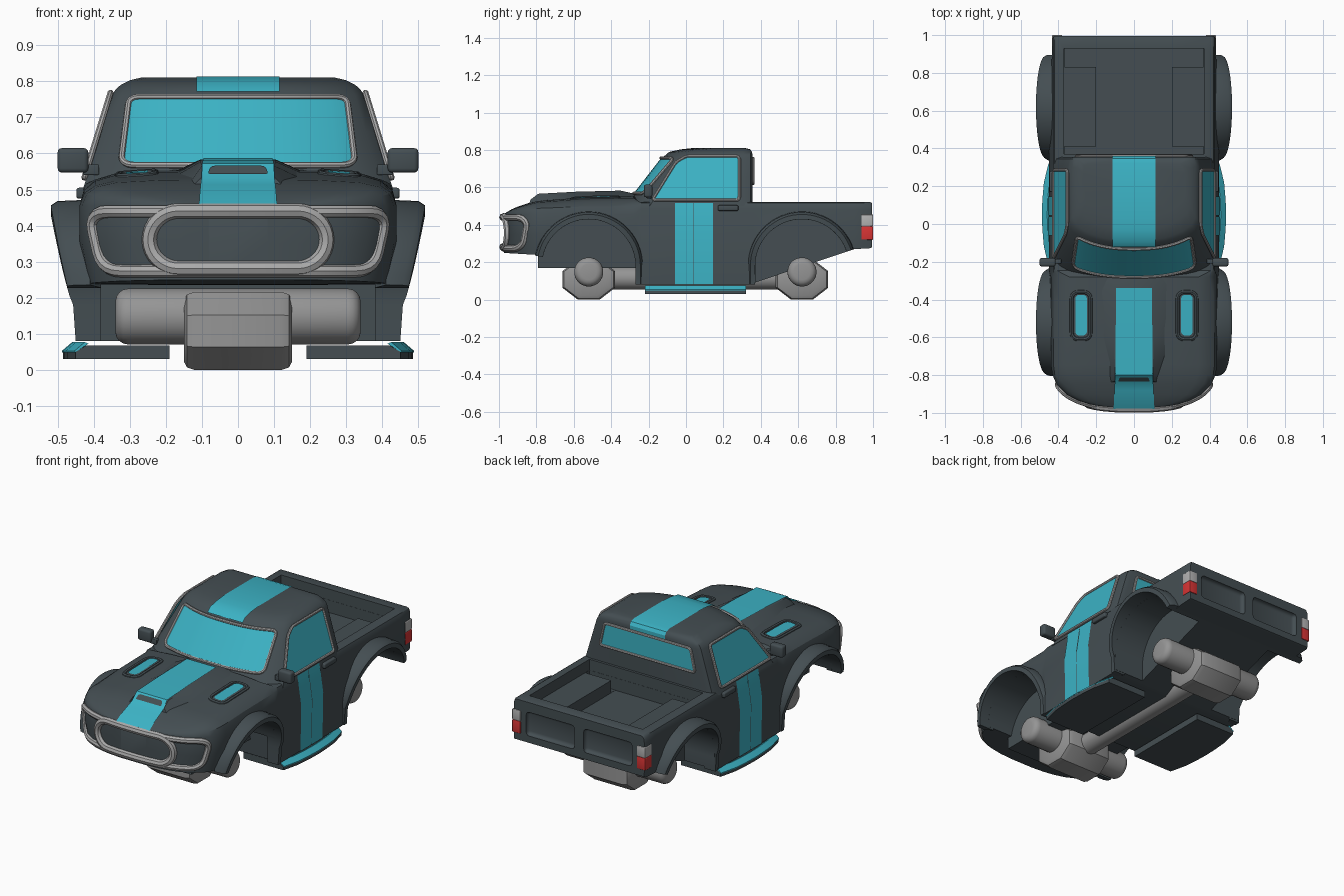
import bpy, bmesh, math
from mathutils import Vector, Matrix

if "Cube" in bpy.data.objects:
    bpy.data.objects.remove(bpy.data.objects["Cube"])


def material(name, rgb):
    m = bpy.data.materials.new(name)
    m.diffuse_color = (*rgb, 1)
    m.use_nodes = True
    m.node_tree.nodes["Principled BSDF"].inputs["Base Color"].default_value = m.diffuse_color
    return m


DARK = material("charcoal paint", (0.058, 0.076, 0.085))
TEAL = material("turquoise", (0.045, 0.45, 0.56))
GREY = material("grey metal", (0.30, 0.30, 0.30))
TRIM = material("light grey trim", (0.40, 0.40, 0.40))
RED = material("red lamp", (0.68, 0.035, 0.035))
PALE = material("pale lamp", (0.45, 0.45, 0.45))


def smooth(ob):
    bpy.ops.object.select_all(action='DESELECT')
    ob.select_set(True)
    bpy.context.view_layer.objects.active = ob
    bpy.ops.object.shade_smooth_by_angle(angle=math.radians(32))


def finish(name, bm, mat, mirror=False, bevel=0):
    if bevel:
        bmesh.ops.bevel(bm, geom=bm.edges[:], offset=bevel, segments=3, profile=0.5, affect='EDGES')
    bmesh.ops.recalc_face_normals(bm, faces=bm.faces[:])
    me = bpy.data.meshes.new(name)
    bm.to_mesh(me)
    bm.free()
    me.materials.append(mat)
    ob = bpy.data.objects.new(name, me)
    bpy.context.collection.objects.link(ob)
    smooth(ob)
    if mirror:
        ob.modifiers.new("mirror", 'MIRROR')
    return ob


def loft(name, sections, mat, ring=True, mirror=False):
    bm = bmesh.new()
    rows = [[bm.verts.new(p) for p in s] for s in sections]
    n = len(rows[0])
    for a, b in zip(rows, rows[1:]):
        for i in range(n if ring else n - 1):
            j = (i + 1) % n
            bm.faces.new((a[i], a[j], b[j], b[i]))
    if ring:
        bm.faces.new(rows[0])
        bm.faces.new(rows[-1])
    return finish(name, bm, mat, mirror)


def box(name, lo, hi, mat, bevel=0, mirror=False):
    bm = bmesh.new()
    bmesh.ops.create_cube(bm, size=1)
    for v in bm.verts:
        v.co = Vector((lo[i] + (hi[i] - lo[i]) * (v.co[i] + 0.5) for i in range(3)))
    return finish(name, bm, mat, mirror, bevel)


def cylinder(name, centre, r, length, axis, mat, sides=32, bevel=0, segs=4, squash=1):
    bm = bmesh.new()
    bmesh.ops.create_cone(bm, cap_ends=True, segments=sides, radius1=r, radius2=r, depth=length)
    bmesh.ops.rotate(bm, verts=bm.verts, matrix=Matrix.Rotation(math.pi / sides, 3, 'Z'))
    if bevel:
        rims = [e for f in bm.faces if len(f.verts) > 4 for e in f.edges]
        bmesh.ops.bevel(bm, geom=rims, offset=bevel, segments=segs, profile=0.5, affect='EDGES')
    bmesh.ops.rotate(bm, verts=bm.verts, matrix=Matrix.Rotation(math.pi / 2, 3, 'Y' if axis == 'X' else 'X'))
    for v in bm.verts:
        v.co.z *= squash
        v.co += Vector(centre)
    return finish(name, bm, mat)


def plate(name, pts, mat, mirror=False):
    bm = bmesh.new()
    bm.faces.new([bm.verts.new(p) for p in pts])
    return finish(name, bm, mat, mirror)


def tube(name, pts, r, mat, mirror=False):
    cu = bpy.data.curves.new(name, 'CURVE')
    cu.dimensions, cu.bevel_depth, cu.bevel_resolution = '3D', r, 2
    sp = cu.splines.new('POLY')
    sp.points.add(len(pts) - 1)
    sp.use_cyclic_u = True
    for p, q in zip(sp.points, pts):
        p.co = (*q, 1)
    ob = bpy.data.objects.new(name, cu)
    bpy.context.collection.objects.link(ob)
    bpy.ops.object.select_all(action='DESELECT')
    ob.select_set(True)
    bpy.context.view_layer.objects.active = ob
    bpy.ops.object.convert(target='MESH')
    ob = bpy.context.object
    ob.data.materials.clear()
    ob.data.materials.append(mat)
    smooth(ob)
    if mirror:
        ob.modifiers.new("mirror", 'MIRROR')


def rounded(poly, r, n=5, step=0.04):
    """2D polygon with rounded corners and subdivided edges."""
    P, out = [Vector(p) for p in poly], []
    for i, c in enumerate(P):
        nxt = P[(i + 1) % len(P)]
        a = c + (P[i - 1] - c).normalized() * r
        b = c + (nxt - c).normalized() * r
        out += [a * (1 - t) ** 2 + c * 2 * t * (1 - t) + b * t * t for t in (k / n for k in range(n + 1))]
        e = nxt + (c - nxt).normalized() * r
        m = int((e - b).length / step)
        out += [b.lerp(e, k / (m + 1)) for k in range(1, m + 1)]
    return out


def interp(x, t):
    for (a, p), (b, q) in zip(t, t[1:]):
        if x <= b:
            return p + (q - p) * max(0, (x - a) / (b - a))
    return t[-1][1]


# Body: lofted along y, then wheel pockets, bed and tailgate panels cut out
HOOD = [(-.975, .457), (-.93, .485), (-.88, .505), (-.8, .528), (-.55, .55), (-.28, .556)]
ROUND = [(1, 0), (.97, .45), (.9, .72), (.78, .88), (.5, .97), (0, 1)]
SQUARE = [(1, 0), (.995, .5), (.98, .85), (.955, 1), (.5, 1), (0, 1)]


def hood_z(x, y):
    return .455 + (interp(y, HOOD) - .455) * interp(abs(x) / .44, ROUND[::-1])


def section(y, w, wm, wb, sh, zt, zb, shape):
    half = [(wb, zb), (wm, .35)] + [(w * f, sh + (zt - sh) * g) for f, g in shape]
    return [(x, y, z) for x, z in half] + [(-x, y, z) for x, z in reversed(half[:-1])]


secs = []
for s in (.995, .97, .92, .84, .72, .5, .3, .1):
    y, w = -.72 - .255 * s, .44 * (1 - s ** 2.6) ** (1 / 2.6)
    secs.append(section(y, w, w, w * .95, .455, interp(y, HOOD), .25 - .015 * (1 - s), ROUND))
for y in (-.55, -.4, -.28):
    secs.append(section(y, .44, .445, .44, .455, interp(y, HOOD), .235, ROUND))
for y, zb in ((-.245, .235), (-.24, .08), (.335, .08), (.36, .088), (.72, .21), (.9, .27), (.985, .275), (.995, .28)):
    k = .005 if y > .99 else 0
    t = k + (.017 if y > .8 else 0)
    secs.append(section(y, .43 - k, .45 - t, .445 - t, .48, .522 - k, zb, SQUARE))
body = loft("truck_body", secs, DARK)

cutters = [box("cut", *c, DARK) for c in (
    ((-.37, .37, .458), (.37, .93, .7)), ((-.2, .371, .385), (.2, .929, .69)),
    ((-.369, .371, .386), (.369, .41, .68)), ((-.369, .83, .386), (.369, .929, .68)))]
cutters += [box("cut", (x, .972, .32), (x + .315, 1.1, .46), DARK, .02) for x in (.03, -.345)]
for y in (-.52, .62):
    for s in (-1, 1):
        cutters.append(cylinder("cut", (s * .45, y, .18), .25, .4, 'X', DARK, 48))
        cutters.append(box("cut", (s * .45 - .2, y - .249, -.1), (s * .45 + .2, y + .249, .18), DARK))
for c in cutters:
    bpy.context.view_layer.objects.active = body
    m = body.modifiers.new("cut", 'BOOLEAN')
    m.operation, m.object, m.solver = 'DIFFERENCE', c, 'EXACT'
    bpy.ops.object.modifier_apply(modifier=m.name)
    bpy.data.objects.remove(c)
smooth(body)

# Inner walls and floor between the front wheels, open at the front
loft("front_inner_wall", [[(x, y, z) for x, z in ((-.25, .3), (-.25, .168), (.25, .168), (.25, .3))]
                          for y in (-.79, -.24)], DARK, ring=False)


# Wheel arch flares
def flare(name, yc, t0, t1, drop_front):
    path = [(math.radians(t0 + (t1 - t0) * i / 28), 0) for i in range(29)]
    path = path + [(math.pi, .1)] if not drop_front else [(0, .1)] + path
    rows = []
    for t, d in path:
        xo = .457 + .062 * max(0, math.sin(t)) ** .8 - d * .07
        prof = ((.25, .38), (.25, xo), (.276, xo), (.288, xo - .018), (.292, .41))
        rows.append([(x, yc + r * math.cos(t), .18 + r * math.sin(t) - d) for r, x in prof])
    loft(name, rows, DARK, mirror=True)


flare("front_flare", -.52, 0, 169, True)
flare("rear_flare", .62, 18, 180, False)

# Cab: rings stacked in z, with a bowed windscreen side
YF = [(.5, -.32), (.56, -.28), (.76, -.125), (.79, -.09), (.803, -.03), (.81, .03)]
CW = [(.5, .43), (.76, .35), (.785, .335), (.803, .30), (.81, .27)]
YR = [(.785, .355), (.803, .345), (.81, .32)]


def bow(f):
    f = abs(f)
    return .05 * (f / .78) ** 2.5 if f < .78 else .05 + (f - .78) * .233


rings = []
for z in (.5, .56, .66, .76, .777, .79, .803, .81):
    yf, w, yr = interp(z, YF), interp(z, CW), interp(z, YR)
    half = [(f * w, yf + bow(f)) for f in (0, .25, .5, .65, .78, .93)]
    half += [(w, yf + .125), (w, yr - .05), (.97 * w, yr - .01), (.9 * w, yr), (0, yr)]
    rings.append([(x, y, z) for x, y in half] + [(-x, y, z) for x, y in half[-2:0:-1]])
loft("cab", rings, DARK)

# Windows with grey frames
lo, hi = [], []
for i in range(29):
    u = math.sin(math.pi / 2 * (i / 14 - 1))
    c = .022 * (1 - math.sqrt(max(0, 1 - max(0, (abs(u) - .9) / .1) ** 2)))
    for row, z, xh in ((lo, .568 + c, .322), (hi, .757 - c, .304)):
        x = u * xh
        row.append((x, interp(z, YF) + bow(x / interp(z, CW)) - .006, z))
loft("windscreen", [lo, hi], TEAL, ring=False)
tube("windscreen_frame", lo + hi[::-1], .009, TRIM)
side = [(.436 - .308 * (z - .5), y, z) for y, z in
        rounded([(-.18, .533), (.285, .533), (.285, .768), (.0, .768), (-.055, .735)], .018)]
plate("side_window", side, TEAL, mirror=True)
tube("side_window_frame", side, .0085, TRIM, mirror=True)
rear = [(x, .359, z) for x, z in rounded([(-.31, .62), (.31, .62), (.28, .755), (-.28, .755)], .02)]
plate("rear_window", rear, TEAL)
tube("rear_window_frame", rear, .008, TRIM)


# Stripes over roof, hood, scoop and doors
def stripe(name, prof, w0, w1, mat=TEAL):
    n = len(prof) - 1
    ws = [w0 + (w1 - w0) * i / n for i in range(n + 1)]
    loft(name, [[(-w, y, z), (w, y, z)] for w, (y, z) in zip(ws, prof)], mat, ring=False)


stripe("roof_stripe", [(-.122, .772), (-.093, .795), (-.03, .808), (.03, .813), (.32, .813), (.347, .804),
                       (.359, .786), (.359, .765)], .115, .115)
stripe("nose_stripe", [(-.98, .46), (-.93, .491), (-.88, .513), (-.84, .531), (-.8, .572), (-.6, .582), (-.34, .588)],
       .108, .095)
loft("hood_scoop", [[(-b, y, .51), (-t, y + .01, z), (t, y + .01, z), (b, y, .51)] for y, b, t, z in
                    ((-.84, .125, .1, .536), (-.8, .14, .1, .566), (-.6, .22, .105, .577), (-.36, .26, .105, .583),
                     (-.28, .27, .11, .565))], DARK)
plate("scoop_mouth", [(x, -.846 + (z - .531) * .976, z)
                      for x, z in rounded([(-.085, .543), (.085, .543), (.075, .566), (-.075, .566)], .01)], DARK)
for a, b in ((-.06, .04), (.044, .145)):
    prof = [(.449, .08), (.454, .35), (.434, .485), (.428, .518)]
    loft("door_stripe", [[(x, a, z), (x, b, z)] for x, z in prof], TEAL, ring=False, mirror=True)

# Hood vents
for nm, hw, y0, y1 in (("vent_rim", .05, -.61, -.36), ("vent_slot", .031, -.59, -.375)):
    pts = [(.28 + p.x, p.y, hood_z(.28 + p.x, p.y) + (-.004 if nm == "vent_rim" else .004))
           for p in rounded([(-hw, y0), (hw, y0), (hw, y1), (-hw, y1)], hw * .8)]
    if nm == "vent_rim":
        tube(nm, pts, .012, DARK, mirror=True)
    else:
        plate(nm, pts, TEAL, mirror=True)


# Front grille frames wrapped round the nose
def on_nose(p, out):
    x = min(abs(p[0]) * (1 + (.455 - p[1]) * .27), .437)
    return (p[0], -.72 - .255 * (1 - (x / .44) ** 2.6) ** (1 / 2.6) - out, p[1])


tube("headlight_frame", [on_nose(p, 0) for p in
                         rounded([(-.375, .274), (.375, .274), (.412, .439), (-.412, .439)], .055, step=.02)], .018, TRIM)
oval = []
for s in (1, -1):
    oval += [(s * (.163 + .083 * math.cos(a)), .361 + s * .08 * math.sin(a))
             for a in (math.pi * (i / 16 - .5) for i in range(17))]
    oval += [(s * x, .361 + s * .08) for x in (.1, .04, -.04, -.1)]
tube("grille_frame", [on_nose(p, .003) for p in oval], .021, TRIM)

# Door mirrors and handles
box("door_mirror", (.415, -.225, .547), (.5, -.18, .615), DARK, .012, True)
box("mirror_arm", (.385, -.21, .54), (.43, -.185, .57), DARK, .004, True)
box("door_handle", (.42, .17, .475), (.448, .28, .505), DARK, .007, True)

# Running boards
edge = [(-.22, .45), (-.12, .474), (-.03, .482), (.05, .485), (.13, .482), (.22, .474), (.32, .45)]
loft("running_board", [[(.19, y, .03), (x, y, .03), (x, y, .05), (x - .03, y, .068), (.19, y, .068)]
                       for y, x in edge], DARK, mirror=True)
loft("running_board_trim", [[(x + .003, y, .048), (x + .003, y, .053), (x - .025, y, .077), (x - .036, y, .073)]
                            for y, x in edge], TEAL, mirror=True)

# Tail lamps
box("tail_lamp_red", (.38, .937, .32), (.434, 1.0, .392), RED, .004, True)
box("tail_lamp_pale", (.38, .937, .392), (.434, 1.0, .455), PALE, .004, True)

# Axles, differentials and drive shaft
for nm, y in (("front", -.52), ("rear", .62)):
    cylinder(nm + "_axle", (0, y, .148), .078, .68, 'X', GREY, 24, .035)
    cylinder(nm + "_differential", (0, y, .108), .152, .3, 'X', GREY, 8, .03, 2, squash=.77)
cylinder("drive_shaft", (0, .05, .115), .062, 1.1, 'Y', GREY, 16)
